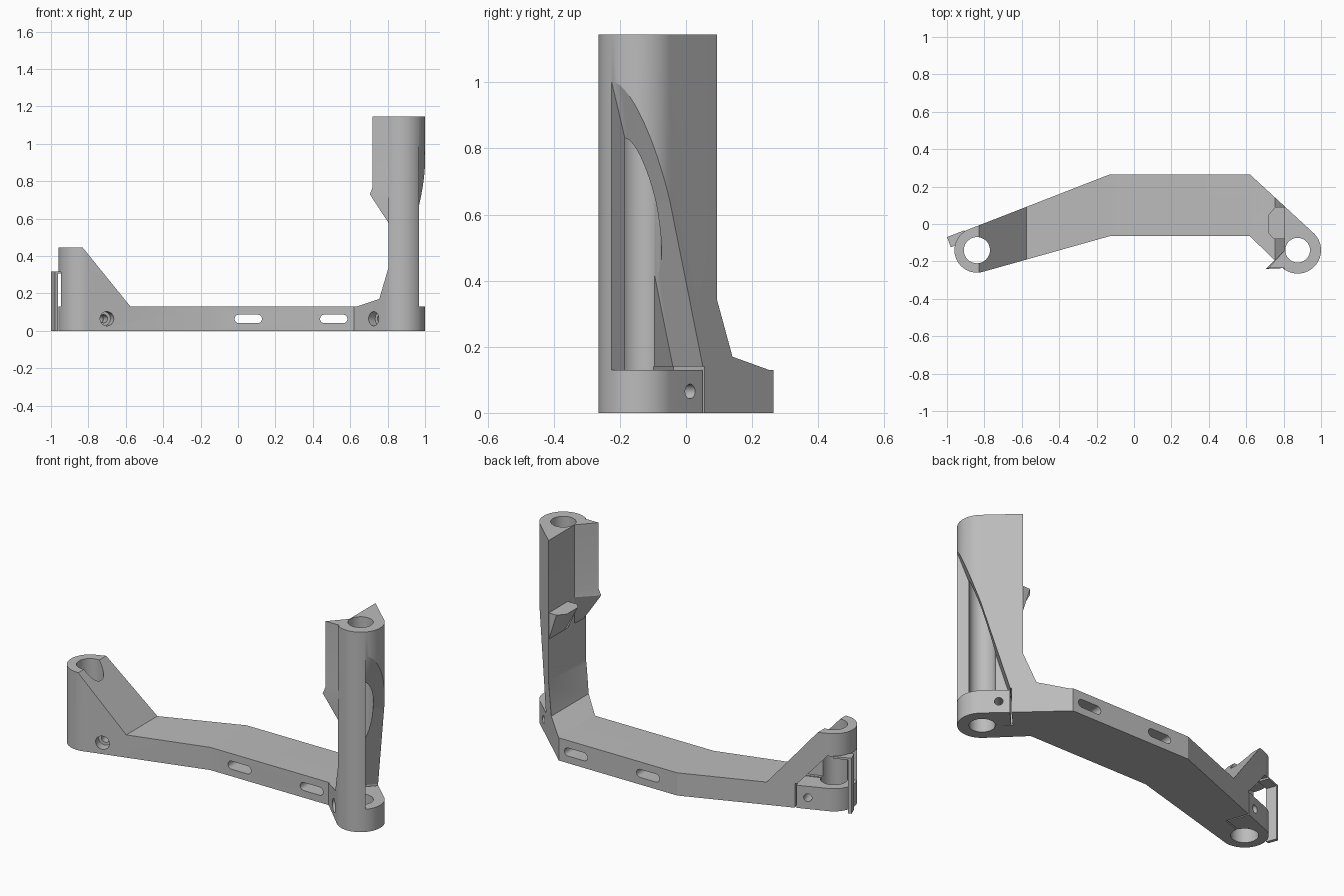
import bpy, bmesh, math
from mathutils import Matrix, Vector

cube = bpy.data.objects.get("Cube")
if cube:
    bpy.data.objects.remove(cube, do_unlink=True)

grey = bpy.data.materials.new("plain_grey")
grey.use_nodes = True
COLOUR = (0.5, 0.5, 0.5, 1)
grey.diffuse_color = COLOUR
grey.node_tree.nodes["Principled BSDF"].inputs["Base Color"].default_value = COLOUR


def loft(name, sections, matrix=Matrix()):
    """Closed solid through sections, each a list of points at one height."""
    bm = bmesh.new()
    rings = [[bm.verts.new((x, y, z)) for x, y in pts] for z, pts in sections]
    bm.faces.new(rings[0])
    bm.faces.new(rings[-1])
    for low, high in zip(rings, rings[1:]):
        for i in range(len(low)):
            j = (i + 1) % len(low)
            bm.faces.new((low[i], low[j], high[j], high[i]))
    bm.transform(matrix)
    bmesh.ops.recalc_face_normals(bm, faces=bm.faces)
    mesh = bpy.data.meshes.new(name)
    bm.to_mesh(mesh)
    bm.free()
    mesh.materials.append(grey)
    obj = bpy.data.objects.new(name, mesh)
    bpy.context.collection.objects.link(obj)
    return obj


def prism(name, pts, low, high, matrix=Matrix()):
    return loft(name, [(low, pts), (high, pts)], matrix)


def arc(cx, cy, r, start, end, n=40):
    angles = [math.radians(start + (end - start) * i / n) for i in range(n + 1)]
    return [(cx + r * math.cos(a), cy + r * math.sin(a)) for a in angles]


def circle(cx, cy, r):
    return arc(cx, cy, r, 0, 351, 39)


UPRIGHT = Matrix.Rotation(math.pi / 2, 4, 'X')   # local y becomes z
LEFT, RIGHT = (-0.84, -0.14), (0.875, -0.14)
cutters = []


def cut(obj, operation='DIFFERENCE'):
    obj.hide_render = True
    cutters.append((obj, operation))


# Body: plan outline, trimmed by the front profile
outline = (arc(*RIGHT, 0.125, -133, 47) + [(0.62, 0.265), (-0.13, 0.265)]
           + arc(*LEFT, 0.12, 111, 286) + [(-0.13, -0.065), (0.62, -0.065)])
body = prism("bracket_body", outline, -0.05, 1.2)
profile = [(-1.1, 0), (1.1, 0), (1.1, 1.145), (0.805, 1.145), (0.805, 0.34),
           (0.755, 0.17), (0.635, 0.13), (-0.575, 0.13), (-0.83, 0.445), (-1.1, 0.445)]
cut(prism("profile_trim", profile, -1, 1, UPRIGHT), 'INTERSECT')

# Long slots through the beam
for x in (0.055, 0.512):
    slot = arc(x + 0.05, 0.064, 0.023, -90, 90, 12) + arc(x - 0.05, 0.064, 0.023, 90, 270, 12)
    cut(prism("slot_cutter", slot, -1, 1, UPRIGHT))

# Clamp ends: bore, open notch, L-shaped slit, bolt hole with counterbore
ends = [
    (LEFT, 18.5, 0.07, 0.17, 0.105, 0.02,
     [(0.17, 0.13), (0, 0.315), (-0.3, 0.315), (-0.3, 0.13)]),
    (RIGHT, -43, 0.066, -0.15, -0.09, 0.0,
     [(-0.15, 0.13), (0, 0.64), (0.2, 1.22), (0.2, 0.13)]),
]
for centre, angle, bore, slit, bolt, depth, notch in ends:
    plan = Matrix.Translation((*centre, 0)) @ Matrix.Rotation(math.radians(angle), 4, 'Z')
    side = plan @ UPRIGHT
    cut(prism("bore_cutter", circle(0, 0, bore), -0.2, 1.4, plan))
    cut(prism("notch_cutter", notch, -0.3, depth, side))
    w = math.copysign(0.004, slit)
    h = 0.004
    ell = [(0, -h), (slit + w, -h), (slit + w, 0.3), (slit - w, 0.3), (slit - w, h), (0, h)]
    cut(prism("slit_cutter", ell, -0.1, 0.14, plan))
    cut(prism("bolt_cutter", circle(bolt, 0.065, 0.022), -0.4, 0.4, side))
    cut(prism("counterbore_cutter", circle(bolt, 0.065, 0.038), 0.07, 0.4, side))

for cutter, operation in cutters:
    mod = body.modifiers.new(cutter.name, 'BOOLEAN')
    mod.operation = operation
    mod.solver = 'EXACT'
    mod.object = cutter
bpy.context.view_layer.update()
result = bpy.data.meshes.new_from_object(
    body.evaluated_get(bpy.context.evaluated_depsgraph_get()))
body.modifiers.clear()
body.data = result
for cutter, _ in cutters:
    bpy.data.objects.remove(cutter, do_unlink=True)

# Wing along the front inner corner of the tower, tapering in below


def wing_section(x, y):
    return [(0.806, -0.14), (x, y), (0.82, -0.235)]


wing = loft("tower_wing", [
    (0.58, wing_section(0.803, -0.225)), (0.73, wing_section(0.705, -0.24)),
    (0.77, wing_section(0.72, -0.235)), (1.145, wing_section(0.72, -0.235))])

# Small stop on the tower's inner face, sloped underneath


def stop_section(x):
    k = (0.806 - x) / 0.086
    return [(0.806, -0.08), (0.806 - 0.06 * k, -0.08), (x, -0.05),
            (x, 0.05), (0.806 - 0.05 * k, 0.092), (0.806, 0.092)]


stop = loft("tower_stop", [(0.58, stop_section(0.804)), (0.73, stop_section(0.72))])

# Thin support strip beside the short post, with its top flange
corner = Vector((-1.0, -0.07))
along, inward = Vector((0.933, 0.36)), Vector((0.36, -0.933))


def strip(name, length, low, high):
    pts = [corner, corner + along * length,
           corner + along * length + inward * 0.058, corner + inward * 0.058]
    return prism(name, [tuple(p) for p in pts], low, high)


parts = [body, wing, stop, strip("support_strip", 0.018, 0, 0.315),
         strip("support_flange", 0.1, 0.306, 0.318)]

# Smooth the round walls and keep the edges crisp
for obj in bpy.context.selected_objects:
    obj.select_set(False)
for obj in parts:
    obj.select_set(True)
bpy.context.view_layer.objects.active = body
bpy.ops.object.shade_smooth_by_angle(angle=math.radians(20))
